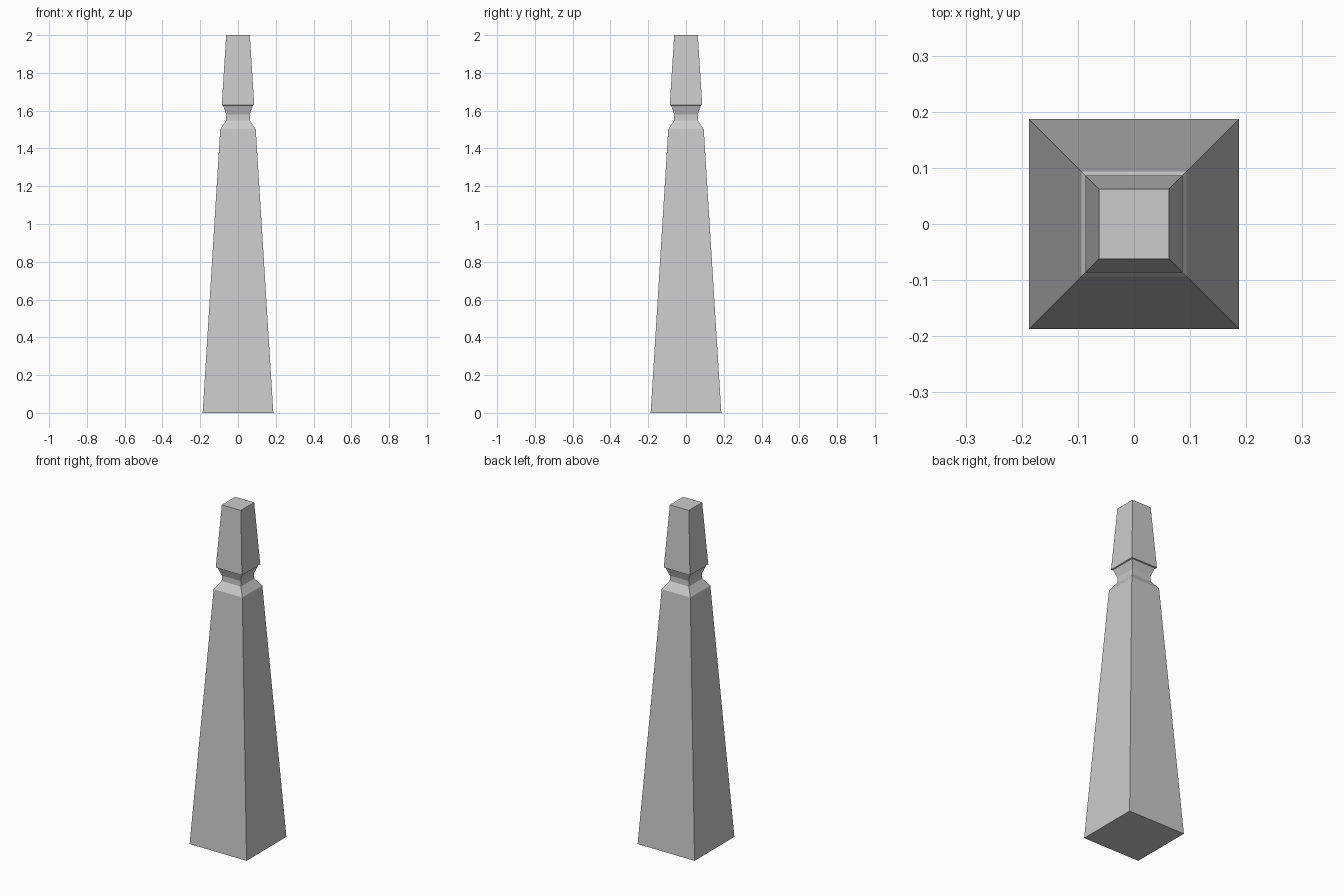
import bpy, bmesh

if "Cube" in bpy.data.objects:
    bpy.data.objects.remove(bpy.data.objects["Cube"])


def square_loft(name, profile):
    """Stack square rings given as (half width, height) and skin them with flat faces."""
    bm = bmesh.new()
    rings = [[bm.verts.new((sx * h, sy * h, z))
              for sx, sy in ((-1, -1), (1, -1), (1, 1), (-1, 1))]
             for h, z in profile]
    for low, high in zip(rings, rings[1:]):
        for i in range(4):
            j = (i + 1) % 4
            bm.faces.new((low[i], low[j], high[j], high[i]))
    bm.faces.new(rings[0][::-1])
    bm.faces.new(rings[-1])
    bmesh.ops.recalc_face_normals(bm, faces=bm.faces)
    mesh = bpy.data.meshes.new(name)
    bm.to_mesh(mesh)
    bm.free()
    obj = bpy.data.objects.new(name, mesh)
    bpy.context.collection.objects.link(obj)
    return obj


# Tapered shaft, sloped shoulder, pinched neck, small ledge and tapered cap
square_loft("tapered_post", [
    (0.187, 0.0),
    (0.094, 1.503),
    (0.063, 1.548),
    (0.062, 1.58),
    (0.079, 1.628),
    (0.086, 1.63),
    (0.0625, 2.0),
])
